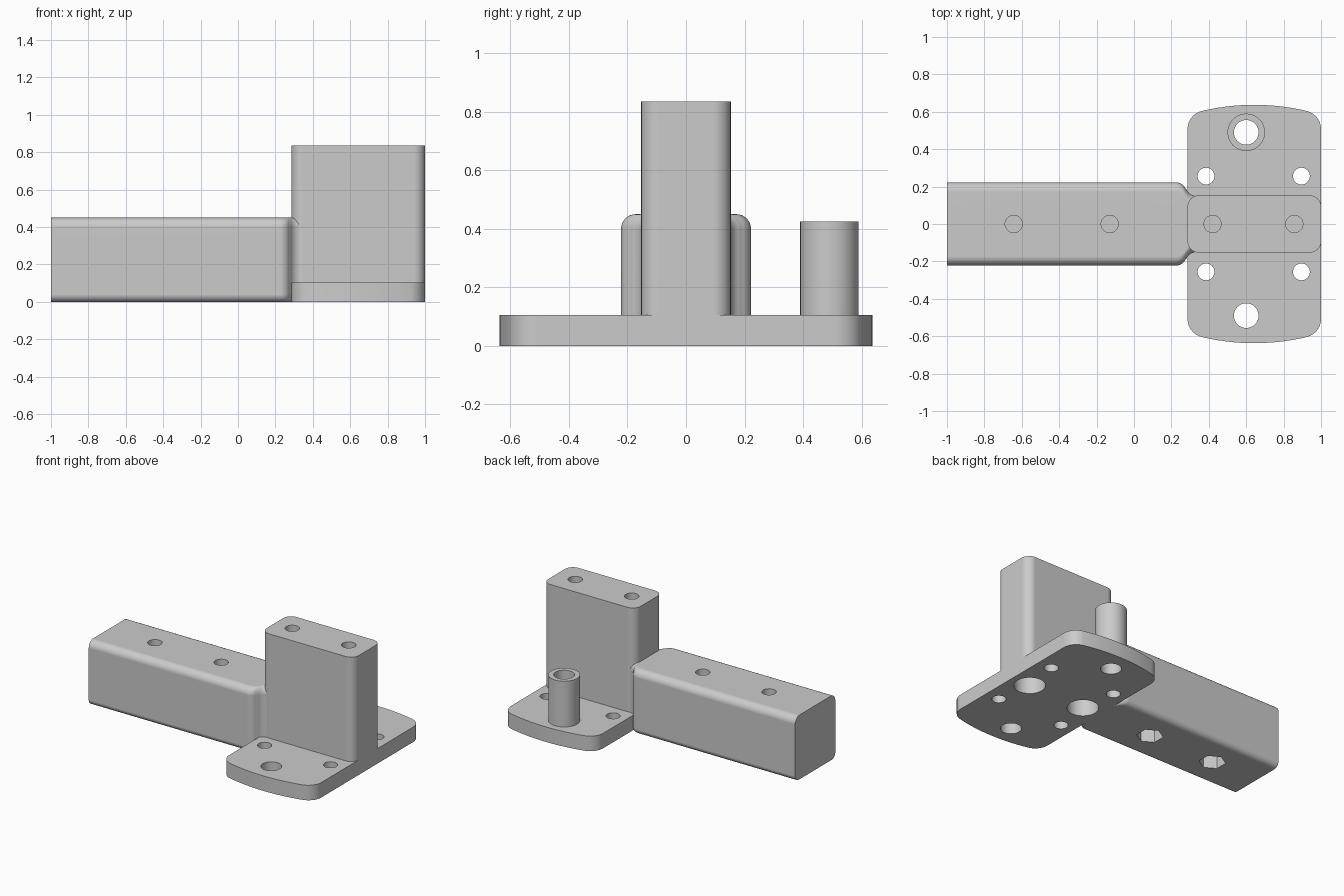
import bpy
import bmesh
from math import sin, cos, radians, degrees, atan2

cube = bpy.data.objects.get("Cube")
if cube:
    bpy.data.objects.remove(cube, do_unlink=True)

grey = bpy.data.materials.new("plain grey")
grey.use_nodes = True
grey.diffuse_color = (0.6, 0.6, 0.6, 1)
grey.node_tree.nodes["Principled BSDF"].inputs["Base Color"].default_value = (0.6, 0.6, 0.6, 1)


def arc(cx, cy, r, start, end, n):
    """Points along an arc, angles in degrees."""
    angles = [radians(start + (end - start) * i / n) for i in range(n + 1)]
    return [(cx + r * cos(a), cy + r * sin(a)) for a in angles]


def circle(cx, cy, r, sides=48, turn=0):
    return arc(cx, cy, r, turn, turn + 360, sides)[:-1]


def four_way(quarter):
    """Reflect a first-quadrant outline into a closed loop."""
    flip = [(-x, y) for x, y in reversed(quarter)]
    loop = quarter + flip
    loop += [(-x, -y) for x, y in quarter] + [(x, -y) for x, y in reversed(quarter)]
    return [p for i, p in enumerate(loop)
            if abs(p[0] - loop[i - 1][0]) + abs(p[1] - loop[i - 1][1]) > 1e-5]


def loft(name, rings):
    """Solid through matching rings of 3D points, capped at both ends."""
    bm = bmesh.new()
    loops = [[bm.verts.new(p) for p in ring] for ring in rings]
    for a, b in zip(loops, loops[1:]):
        for i in range(len(a)):
            bm.faces.new((a[i - 1], a[i], b[i], b[i - 1]))
    bm.faces.new(loops[0])
    bm.faces.new(loops[-1])
    bmesh.ops.recalc_face_normals(bm, faces=bm.faces)
    mesh = bpy.data.meshes.new(name)
    bm.to_mesh(mesh)
    bm.free()
    mesh.materials.append(grey)
    obj = bpy.data.objects.new(name, mesh)
    bpy.context.collection.objects.link(obj)
    return obj


def prism(name, outline, z0, z1):
    return loft(name, [[(x, y, z) for x, y in outline] for z in (z0, z1)])


def combine(target, tool, operation):
    """Apply a boolean and discard the tool object."""
    mod = target.modifiers.new(tool.name, 'BOOLEAN')
    mod.operation = operation
    mod.solver = 'EXACT'
    mod.object = tool
    bpy.context.view_layer.objects.active = target
    bpy.ops.object.modifier_apply(modifier=mod.name)
    bpy.data.objects.remove(tool, do_unlink=True)


MID = 0.643  # centre of plate and post along x

# Base plate: straight sides, round corners, bowed ends
bow, corner = 1.22, 0.1
cx, cy = 0.257, 0.507
tangent = degrees(atan2(cy - 0.637 + bow, cx))
quarter = arc(cx, cy, corner, 0, tangent, 12) + arc(0, 0.637 - bow, bow, tangent, 90, 10)[1:]
bracket = prism("bracket", [(x + MID, y) for x, y in four_way(quarter)], 0, 0.105)

# Upright post with rounded vertical edges
quarter = arc(0.357 - 0.06, 0.153 - 0.06, 0.06, 0, 90, 10)
post = prism("post", [(x + MID, y) for x, y in four_way(quarter)], 0.02, 0.835)
combine(bracket, post, 'UNION')


# Arm: rounded section, necking down in an S-curve into the post
def arm_ring(x, w):
    top = arc(w - 0.05, 0.4, 0.05, 0, 90, 8)
    low = arc(w - 0.04, 0.04, 0.04, -90, 0, 8)
    half = low + top
    return [(x, y, z) for y, z in half] + [(x, -y, z) for y, z in reversed(half)]


neck = arc(0.225, 0.167, 0.055, 90, 25, 8) + arc(0.335, 0.21, 0.06, 205, 270, 8)
rings = [arm_ring(-1, 0.222)] + [arm_ring(x, w) for x, w in neck] + [arm_ring(0.36, 0.149)]
combine(bracket, loft("arm", rings), 'UNION')

# Hollow boss on the back of the plate
combine(bracket, prism("boss", circle(0.6, 0.49, 0.1), 0.05, 0.425), 'UNION')

# Through holes in the plate
for side in (-1, 1):
    combine(bracket, prism("pin_hole", circle(0.6, side * 0.49, 0.066), -0.1, 0.6), 'DIFFERENCE')
    for x in (0.385, 0.895):
        combine(bracket, prism("plate_hole", circle(x, side * 0.256, 0.045), -0.1, 0.2), 'DIFFERENCE')

# Arm bolt holes with hexagonal nut pockets below
for x in (-0.643, -0.13):
    combine(bracket, prism("arm_bolt_hole", circle(x, 0, 0.046), 0.16, 0.6), 'DIFFERENCE')
    combine(bracket, prism("nut_pocket", circle(x, 0, 0.085, 6, 30), -0.1, 0.14), 'DIFFERENCE')

# Post bolt holes with round counterbores below
for x in (0.42, 0.857):
    combine(bracket, prism("post_bolt_hole", circle(x, 0, 0.046), 0.27, 1), 'DIFFERENCE')
    combine(bracket, prism("counterbore", circle(x, 0, 0.1), -0.1, 0.25), 'DIFFERENCE')

# Smooth the rounds, keep the flats crisp
bpy.ops.object.select_all(action='DESELECT')
bracket.select_set(True)
bpy.context.view_layer.objects.active = bracket
bpy.ops.object.shade_smooth_by_angle(angle=radians(30))
flat = bracket.modifiers.new("flat_shading", 'WEIGHTED_NORMAL')
flat.keep_sharp = True
